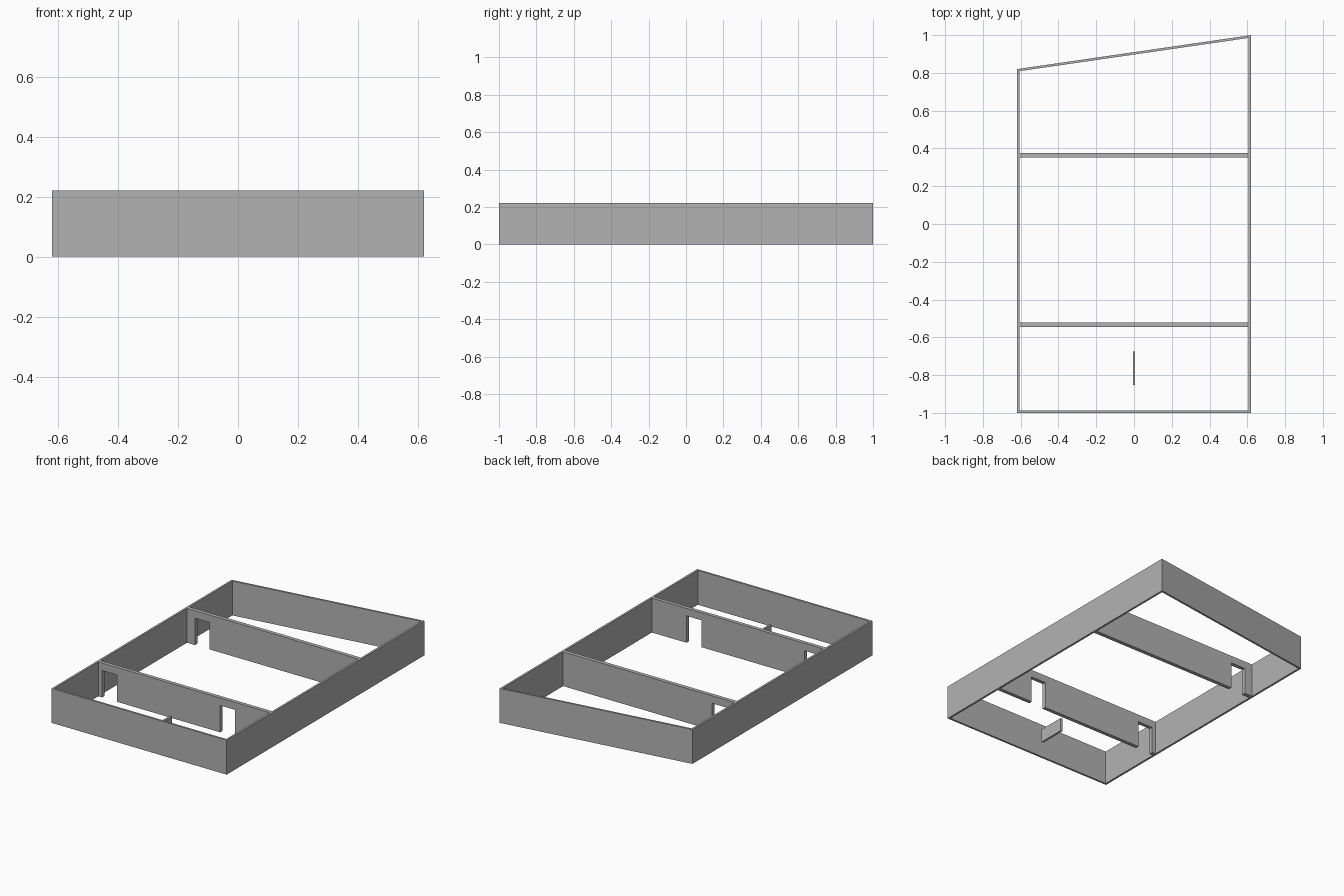
import bpy
import bmesh
from mathutils import Vector

HEIGHT = 0.22
WALL = 0.013
HALF = 0.62          # half width of the frame
DOOR_TOP = 0.172

if "Cube" in bpy.data.objects:
    bpy.data.objects.remove(bpy.data.objects["Cube"], do_unlink=True)

grey = bpy.data.materials.new("plain_grey")
grey.use_nodes = True
colour = (0.448, 0.448, 0.448, 1)
grey.diffuse_color = colour
grey.node_tree.nodes["Principled BSDF"].inputs["Base Color"].default_value = colour


def extruded(name, outline, direction):
    """Solid made by sweeping a flat outline along a direction."""
    bm = bmesh.new()
    face = bm.faces.new([bm.verts.new(p) for p in outline])
    swept = bmesh.ops.extrude_face_region(bm, geom=[face])["geom"]
    verts = [g for g in swept if isinstance(g, bmesh.types.BMVert)]
    bmesh.ops.translate(bm, verts=verts, vec=Vector(direction))
    bmesh.ops.recalc_face_normals(bm, faces=bm.faces)
    mesh = bpy.data.meshes.new(name)
    bm.to_mesh(mesh)
    bm.free()
    mesh.materials.append(grey)
    obj = bpy.data.objects.new(name, mesh)
    bpy.context.collection.objects.link(obj)
    return obj


def partition(name, y0, y1, doors):
    """Cross wall with door openings cut up from the floor."""
    end = HALF - WALL
    outline = [(-end, 0)]
    for left, right in doors:
        outline += [(left, 0), (left, DOOR_TOP), (right, DOOR_TOP), (right, 0)]
    outline += [(end, 0), (end, HEIGHT), (-end, HEIGHT)]
    extruded(name, [(x, y0, z) for x, z in outline], (0, y1 - y0, 0))


# Outer walls, mitred between the outer and inner footprint corners
inner = HALF - WALL
outer_plan = [(-HALF, -1), (HALF, -1), (HALF, 1), (-HALF, 0.82)]
inner_plan = [(-inner, WALL - 1), (inner, WALL - 1), (inner, 0.985), (-inner, 0.809)]
names = ["front_wall", "left_wall", "back_wall", "right_wall"]
for i, name in enumerate(names):
    j = (i + 1) % 4
    plan = [outer_plan[i], outer_plan[j], inner_plan[j], inner_plan[i]]
    extruded(name, [(x, y, 0) for x, y in plan], (0, 0, HEIGHT))

# Cross walls with doorways
partition("front_partition", -0.546, -0.522, [(-0.58, -0.474), (0.256, 0.362)])
partition("rear_partition", 0.351, 0.376, [(-0.551, -0.446)])

# Low free-standing divider in the front room
half = WALL / 2
extruded("low_divider",
         [(-half, -0.853, 0), (half, -0.853, 0), (half, -0.676, 0), (-half, -0.676, 0)],
         (0, 0, 0.087))
